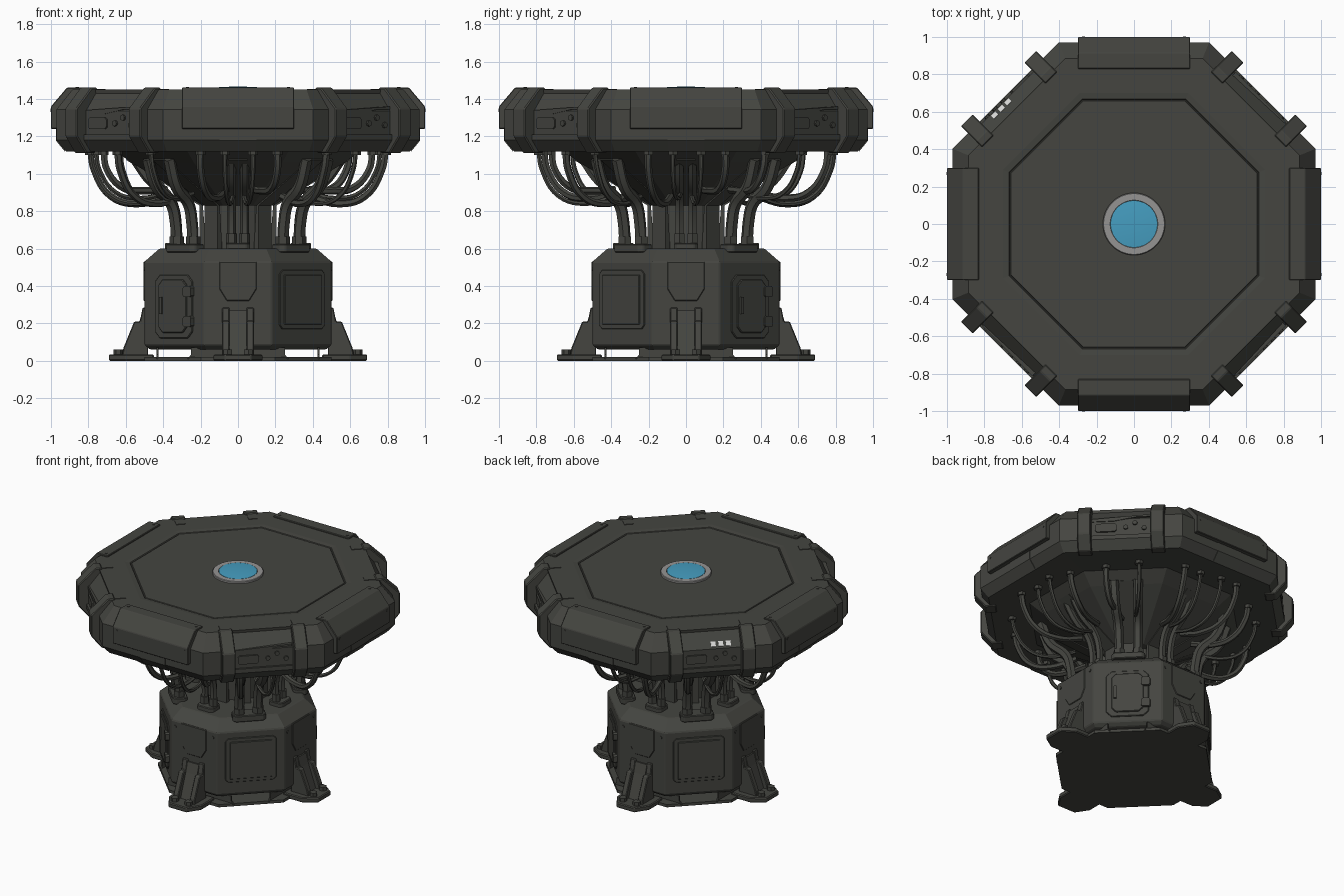
import bpy, bmesh, math, random
from mathutils import Vector

if "Cube" in bpy.data.objects:
    bpy.data.objects.remove(bpy.data.objects["Cube"])

random.seed(4)
MAIN = [0, 90, 180, 270]
DIAG = [45, 135, 225, 315]


def material(name, rgb):
    m = bpy.data.materials.new(name)
    m.diffuse_color = (*rgb, 1)
    m.use_nodes = True
    m.node_tree.nodes["Principled BSDF"].inputs["Base Color"].default_value = m.diffuse_color
    return m


METAL = material("dark_olive_metal", (0.058, 0.059, 0.051))
RING = material("grey_ring", (0.30, 0.295, 0.29))
BLUE = material("blue_glass", (0.06, 0.34, 0.53))
LIGHT = material("pale_light", (0.72, 0.72, 0.7))


def finish(name, bm, mat, bevel=0):
    bmesh.ops.recalc_face_normals(bm, faces=bm.faces)
    me = bpy.data.meshes.new(name)
    bm.to_mesh(me)
    bm.free()
    me.materials.append(mat)
    ob = bpy.data.objects.new(name, me)
    bpy.context.collection.objects.link(ob)
    if bevel:
        mod = ob.modifiers.new("edge", 'BEVEL')
        mod.width, mod.segments, mod.limit_method = bevel, 1, 'ANGLE'
    return ob


def place(r, t, z, angle):
    """Radial / tangential / height coordinates around the centre."""
    a = math.radians(angle)
    return Vector((r * math.cos(a) - t * math.sin(a), r * math.sin(a) + t * math.cos(a), z))


def lathe(name, profile, mat=METAL, sides=8, bevel=0, narrow=1):
    """Stack of rings; profile is (flat-to-centre distance, height); narrow shortens the straight sides."""
    bm = bmesh.new()
    rings = []
    for a, z in profile:
        rad = a / math.cos(math.pi / sides)
        rings.append([bm.verts.new((rad * math.cos((k + .5) * math.tau / sides),
                                    rad * math.sin((k + .5) * math.tau / sides), z)) for k in range(sides)])
    for v in bm.verts:
        if abs(v.co.x) > abs(v.co.y):
            v.co.y *= narrow
        else:
            v.co.x *= narrow
    for lo, hi in zip(rings, rings[1:]):
        for k in range(sides):
            j = (k + 1) % sides
            bm.faces.new((lo[k], lo[j], hi[j], hi[k]))
    bm.faces.new(rings[0])
    bm.faces.new(rings[-1])
    return finish(name, bm, mat, bevel)


def prism(name, pts, spans, axis, angles, mat=METAL, bevel=0):
    """Extrude a 2D outline: axis t takes (r,z), axis r takes (t,z), axis z takes (r,t)."""
    order = {'t': lambda p, d: (p[0], d, p[1]), 'r': lambda p, d: (d, p[0], p[1]),
             'z': lambda p, d: (p[0], p[1], d)}[axis]
    bm = bmesh.new()
    for ang in angles:
        for lo, hi in spans:
            ends = [[bm.verts.new(place(*order(p, d), ang)) for p in pts] for d in (lo, hi)]
            n = len(pts)
            bm.faces.new(ends[0])
            bm.faces.new(ends[1])
            for i in range(n):
                j = (i + 1) % n
                bm.faces.new((ends[0][i], ends[0][j], ends[1][j], ends[1][i]))
    return finish(name, bm, mat, bevel)


def rect(x0, x1, y0, y1, c=0):
    if not c:
        return [(x0, y0), (x1, y0), (x1, y1), (x0, y1)]
    return [(x0 + c, y0), (x1 - c, y0), (x1, y0 + c), (x1, y1 - c),
            (x1 - c, y1), (x0 + c, y1), (x0, y1 - c), (x0, y0 + c)]


def disc(x, y, rad, n=8):
    return [(x + rad * math.cos(math.tau * i / n), y + rad * math.sin(math.tau * i / n)) for i in range(n)]


def smooth(ob):
    bpy.ops.object.select_all(action='DESELECT')
    ob.select_set(True)
    bpy.context.view_layer.objects.active = ob
    if ob.type == 'CURVE':
        bpy.ops.object.convert(target='MESH')
    bpy.ops.object.shade_smooth_by_angle()


def tubes(name, paths, radius):
    cu = bpy.data.curves.new(name, 'CURVE')
    cu.dimensions, cu.bevel_depth, cu.bevel_resolution = '3D', radius, 1
    cu.resolution_u, cu.use_fill_caps = 5, True
    for path in paths:
        s = cu.splines.new('BEZIER')
        s.bezier_points.add(len(path) - 1)
        for bp, co in zip(s.bezier_points, path):
            bp.co = co
            bp.handle_left_type = bp.handle_right_type = 'AUTO'
    cu.materials.append(METAL)
    ob = bpy.data.objects.new(name, cu)
    bpy.context.collection.objects.link(ob)
    smooth(ob)


# Table top with stepped inner field, rim, and funnel underneath
top = lathe("table_top", [(.19, .83), (.57, 1.06), (.66, 1.125), (.92, 1.12), (.97, 1.18), (.97, 1.345),
                          (.885, 1.45), (.70, 1.45), (.668, 1.446), (.664, 1.440), (.66, 1.440), (.657, 1.445)])
cut = prism("recess_cutter", [(.955, 1.21), (1.1, 1.21), (1.1, 1.55), (.9, 1.55), (.88, 1.43), (.955, 1.335)],
            [(-.2, .2)], 't', DIAG)
cut.hide_render = True
cut.hide_set(True)
mod = top.modifiers.new("recess", 'BOOLEAN')
mod.object, mod.operation, mod.solver = cut, 'DIFFERENCE', 'EXACT'

# Folded armour plates on the four straight sides, with screws and flush lower tabs
prism("rim_plates", [(.83, 1.44), (.83, 1.46), (.915, 1.46), (1.0, 1.36), (1.0, 1.24), (.96, 1.24),
                     (.96, 1.34), (.88, 1.44)], [(-.3, .3)], 't', MAIN, bevel=.004)
prism("rim_lower_tabs", [(.925, 1.118), (.974, 1.178), (.974, 1.24), (.95, 1.24)], [(-.1, .1)], 't', MAIN)
for s in (-1, 1):
    prism("plate_screws_side", disc(s * .27, 1.34, .009), [(.99, 1.002)], 'r', MAIN)
    prism("plate_screws_top", disc(.86, s * .27, .009), [(1.455, 1.463)], 'z', MAIN)

# Clamps wrapping the diagonal sides
prism("rim_clamps", [(.865, 1.44), (.865, 1.46), (.91, 1.46), (1.024, 1.35), (1.024, 1.20), (.95, 1.11),
                     (.88, 1.11), (.90, 1.3)], [(-.285, -.195), (.195, .285)], 't', DIAG, bevel=.006)
prism("clamp_anchors", rect(.79, .87, 1.44, 1.454), [(-.27, -.21), (.21, .27)], 't', DIAG)

# Machinery in the diagonal recesses, lights on one of them
prism("recess_strut", [(-.19, 1.32), (-.05, 1.32), (.1, 1.345), (.19, 1.345), (.19, 1.36), (-.19, 1.34)],
      [(.92, .96)], 'r', [45, 225, 315])
prism("recess_box", rect(-.17, -.03, 1.24, 1.30, .012), [(.93, .966)], 'r', DIAG)
for t, z in ((.03, 1.27), (.09, 1.30), (.15, 1.26)):
    prism("recess_knobs", disc(t, z, .016), [(.93, .966)], 'r', DIAG)
prism("indicator_lights", [(.944, 1.341), (.949, 1.349), (.928, 1.376), (.923, 1.368)],
      [(t - .016, t + .016) for t in (.015, .065, .115)], 't', [135], LIGHT)

# Central emitter: grey ring around a blue lens
smooth(lathe("emitter_ring", [(.166, 1.435), (.166, 1.456), (.162, 1.46), (.127, 1.46), (.124, 1.45)], RING, 40))
smooth(lathe("emitter_lens", [(.125, 1.44), (.125, 1.4605), (.085, 1.464), (.03, 1.466)], BLUE, 40))

# Column and ribs on the funnel
lathe("column", [(.15, .58), (.15, .86)], sides=16)
prism("funnel_ribs", [(.17, .60), (.205, .60), (.205, .83), (.60, 1.075), (.57, 1.1), (.19, .86)],
      [(-.05, .05)], 't', MAIN + DIAG)

# Pedestal raised on four skids over a floor plate
lathe("pedestal", [(.47, .06), (.5, .085), (.5, .53), (.42, .6)], bevel=.006, narrow=.87)
lathe("floor_plate", [(.5, 0), (.5, .02)], narrow=.95)
prism("pedestal_skids", [(-.27, .01), (.27, .01), (.25, .035), (.25, .07), (-.25, .07), (-.25, .035)],
      [(.425, .435)], 'r', MAIN)

# Shield panels on straight sides
shield = [(-.1, .53), (-.1, .385), (-.06, .32), (.06, .32), (.1, .385), (.1, .53)]
prism("shield_panels", shield, [(.49, .505)], 'r', MAIN, bevel=.004)
for s in (-1, 1):
    prism("shield_screws", disc(s * .15, .49, .01), [(.49, .505)], 'r', MAIN)

# Hinged doors on one diagonal pair, square hatches on the other
doors, hatches = [45, 225], [135, 315]
prism("door_frame", rect(-.14, .14, .12, .46, .035), [(.47, .489)], 'r', doors, bevel=.004)
prism("door_leaf", rect(-.105, .105, .15, .435, .03), [(.47, .499)], 'r', doors, bevel=.004)
for z in (.21, .37):
    prism("door_hinges", rect(.09, .15, z - .03, z + .03, .01), [(.48, .508)], 'r', doors)
prism("door_handle", rect(-.09, -.07, .25, .34), [(.48, .508)], 'r', doors)
prism("hatch_frame", rect(-.17, .17, .17, .485, .02), [(.47, .488)], 'r', hatches, bevel=.003)
prism("hatch_leaf", rect(-.14, .14, .195, .46), [(.47, .496)], 'r', hatches, bevel=.003)

# Feet: floor pad, two buttress ribs with a web, bolts
prism("foot_pads", [(.45, -.13), (.60, -.13), (.69, -.07), (.69, .07), (.60, .13), (.45, .13)],
      [(0, .035)], 'z', MAIN, bevel=.006)
prism("foot_ribs", [(.48, .03), (.62, .03), (.612, .07), (.555, .21), (.525, .21), (.51, .285), (.48, .285)],
      [(-.085, -.045), (.045, .085)], 't', MAIN, bevel=.005)
prism("foot_webs", [(.48, .03), (.59, .03), (.53, .2), (.51, .27), (.48, .27)], [(-.045, .045)], 't', MAIN)
for s in (-1, 1):
    prism("foot_bolts", disc(.64, s * .055, .026, 6), [(.03, .06)], 'z', MAIN)

# Pipe sockets on the pedestal top
prism("main_sockets", rect(.28, .39, -.065, .065, .02), [(.59, .63)], 'z', MAIN, bevel=.005)
prism("corner_sockets", rect(.35, .45, -.11, .11, .02), [(.58, .625)], 'z', DIAG, bevel=.005)

# Thick pipes rising from the sockets to the funnel
tubes("corner_pipes", [[place(r, t * k, z, a) for r, k, z in
                        ((.40, 1, .6), (.41, 1, .74), (.44, 1.05, .84), (.54, 1.2, .93), (.6, 1.3, 1.08))]
                       for a in DIAG for t in (-.062, .062)], .032)
tubes("pipe_collars", [[place(.40, t, .62, a), place(.40, t, .665, a)] for a in DIAG for t in (-.062, .062)], .039)
tubes("main_pipes", [[place(r, t, z, a) for r, z in
                      ((.33, .6), (.33, .78), (.37, .88), (.47, .96), (.55, 1.07))]
                     for a in MAIN for t in (-.035, .035)], .024)
tubes("main_pipe_collars", [[place(.33, t, .62, a), place(.33, t, .68, a)]
                            for a in MAIN for t in (-.035, .035)], .03)

# Slack cables hanging between rim underside and funnel, thick and thin
cables, caps = {.013: [], .02: []}, []
for a in MAIN + DIAG:
    for t in ((-.2, -.07, .08, .21) if a in MAIN else (-.12, .1)):
        d = random.choice((0, .03, .07))
        end = place(.79 - d, t, 1.13, a)
        cables[.02 if abs(t) > .11 else .013].append(
            [end, place(.77 - d, t, 1.02, a), place(.68 - d, t * .85, .88 + d * .6, a),
             place(.54 - d / 2, t * .6, .84 + d, a), place(.38, t * .4, .88 + d / 2, a)])
        caps.append([end, end - Vector((0, 0, .03))])
for rad, paths in cables.items():
    tubes("slack_cables", paths, rad)
tubes("cable_caps", caps, .027)
